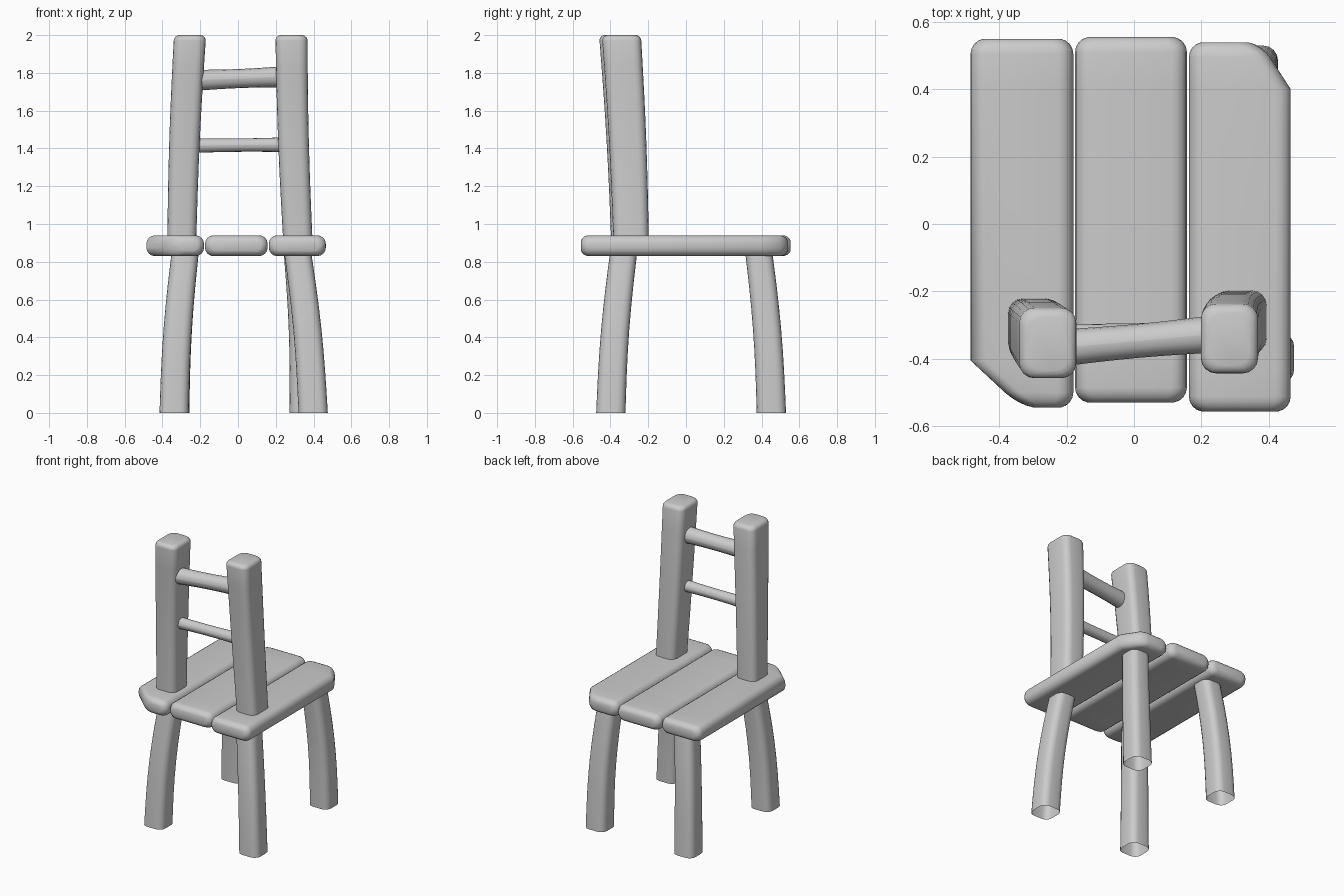
import bpy, bmesh, math
from mathutils import Vector

cube = bpy.data.objects.get("Cube")
if cube:
    bpy.data.objects.remove(cube, do_unlink=True)

SEAT_BOTTOM, SEAT_TOP = 0.83, 0.94
ROUNDING = 0.045


def rounded_rect(a0, a1, b0, b1, radius, steps=4):
    """Counter-clockwise rounded rectangle in the (a, b) plane."""
    r = min(radius, (a1 - a0) * 0.49, (b1 - b0) * 0.49)
    centres = ((a1 - r, b1 - r), (a0 + r, b1 - r), (a0 + r, b0 + r), (a1 - r, b0 + r))
    points = []
    for quarter, (ca, cb) in enumerate(centres):
        for i in range(steps + 1):
            angle = (quarter + i / steps) * math.pi / 2
            points.append((ca + r * math.cos(angle), cb + r * math.sin(angle)))
    return points


def loft(name, axis, stations, radius=ROUNDING, open_start=False):
    """Skin rounded sections (position, a0, a1, b0, b1) along an axis."""
    place = {
        "x": lambda p, a, b: (p, a, b),
        "y": lambda p, a, b: (a, p, b),
        "z": lambda p, a, b: (a, b, p),
    }[axis]
    bm = bmesh.new()
    rings = [[bm.verts.new(place(position, a, b)) for a, b in rounded_rect(*box, radius)]
             for position, *box in stations]
    for low, high in zip(rings, rings[1:]):
        for i in range(len(low)):
            j = (i + 1) % len(low)
            bm.faces.new((low[i], low[j], high[j], high[i]))
    if not open_start:
        bm.faces.new(rings[0][::-1])
    bm.faces.new(rings[-1])
    if axis == "y":
        bmesh.ops.reverse_faces(bm, faces=bm.faces[:])
    mesh = bpy.data.meshes.new(name)
    bm.to_mesh(mesh)
    bm.free()
    obj = bpy.data.objects.new(name, mesh)
    bpy.context.collection.objects.link(obj)
    bpy.ops.object.select_all(action="DESELECT")
    obj.select_set(True)
    bpy.context.view_layer.objects.active = obj
    bpy.ops.object.shade_smooth_by_angle(angle=math.radians(42))


def round_end(radius, steps=4):
    """Pairs (distance from the end, inset of the section) of a rounded end."""
    angles = [math.pi / 2 * (i + 0.5) / (steps + 0.5) for i in range(steps + 1)]
    return [(radius * (1 - math.cos(a)), radius * (1 - math.sin(a))) for a in angles]


def plank(name, x0, x1, front, back, outer=0, front_cut=0, back_cut=0):
    """Seat plank with rounded ends and slanted cuts on its outer corners."""
    cut_length = 0.14

    def end(y, direction, cut):
        rows = []
        for distance, inset in round_end(ROUNDING) + [(cut_length, 0)]:
            trim = cut * (1 - distance / cut_length)
            rows.append((y + direction * distance,
                         x0 + inset + (trim if outer < 0 else 0),
                         x1 - inset - (trim if outer > 0 else 0),
                         SEAT_BOTTOM + inset * 0.8, SEAT_TOP - inset * 0.8))
        return rows

    loft(name, "y", end(front, 1, front_cut) + end(back, -1, back_cut)[::-1])


def limb(name, z0, z1, start, end, start_size, end_size, bow, cap=0, open_start=False):
    """Upright timber that runs between two centres and bows between them."""
    start, end, bow = Vector(start), Vector(end), Vector(bow)
    start_size, end_size = Vector(start_size), Vector(end_size)
    count = 8
    levels = [(z0 + (z1 - cap - z0) * i / count, 0) for i in range(count)]
    if cap:
        levels += [(z1 - distance, inset) for distance, inset in reversed(round_end(cap))]
    else:
        levels.append((z1, 0))
    stations = []
    for z, inset in levels:
        t = (z - z0) / (z1 - z0)
        centre = start.lerp(end, t) + bow * math.sin(math.pi * t)
        half = start_size.lerp(end_size, t) / 2 - Vector((inset, inset))
        stations.append((z, centre.x - half.x, centre.x + half.x,
                         centre.y - half.y, centre.y + half.y))
    loft(name, "z", stations, open_start=open_start)


def rung(name, start, end, radius):
    """Round rung, slightly thicker where it enters the posts."""
    start, end = Vector(start), Vector(end)
    count = 8
    stations = []
    for i in range(count + 1):
        t = i / count
        x, y, z = start.lerp(end, t)
        r = radius * (1 - 0.1 * math.sin(math.pi * t))
        stations.append((x, y - r, y + r, z - r, z + r))
    loft(name, "x", stations, radius)


# Seat of three planks
plank("seat_plank_right", -.485, -.18, -.545, .55, outer=-1, front_cut=.15)
plank("seat_plank_middle", -.175, .157, -.53, .555)
plank("seat_plank_left", .163, .465, -.557, .54, outer=1, back_cut=.09)

# Legs, splayed outward and open at the foot
legs = {
    "rear_leg_right": ((-.338, -.398), (-.275, -.325)),
    "rear_leg_left": ((.398, -.398), (.31, -.325)),
    "front_leg_right": ((-.335, .452), (-.275, .38)),
    "front_leg_left": ((.35, .452), (.31, .38)),
}
for name, (foot, top) in legs.items():
    bow = [math.copysign(0.013, value) for value in foot]
    limb(name, 0, SEAT_TOP - 0.05, foot, top, (.155, .155), (.143, .143), bow, open_start=True)

# Backrest posts, leaning back and swelling toward the top
POST_BOTTOM, POST_TOP = SEAT_TOP - 0.05, 2
post_bow = (-.007, .007)
limb("back_post_right", POST_BOTTOM, POST_TOP, (-.298, -.308), (-.254, -.355),
     (.153, .175), (.17, .21), post_bow, cap=0.03)
limb("back_post_left", POST_BOTTOM, POST_TOP, (.318, -.29), (.283, -.342),
     (.155, .187), (.17, .207), post_bow, cap=0.03)

# Rungs between the posts
rung("upper_rung", (-.24, -.37, 1.76), (.25, -.325, 1.78), .056)
rung("lower_rung", (-.25, -.335, 1.415), (.25, -.325, 1.42), .039)
